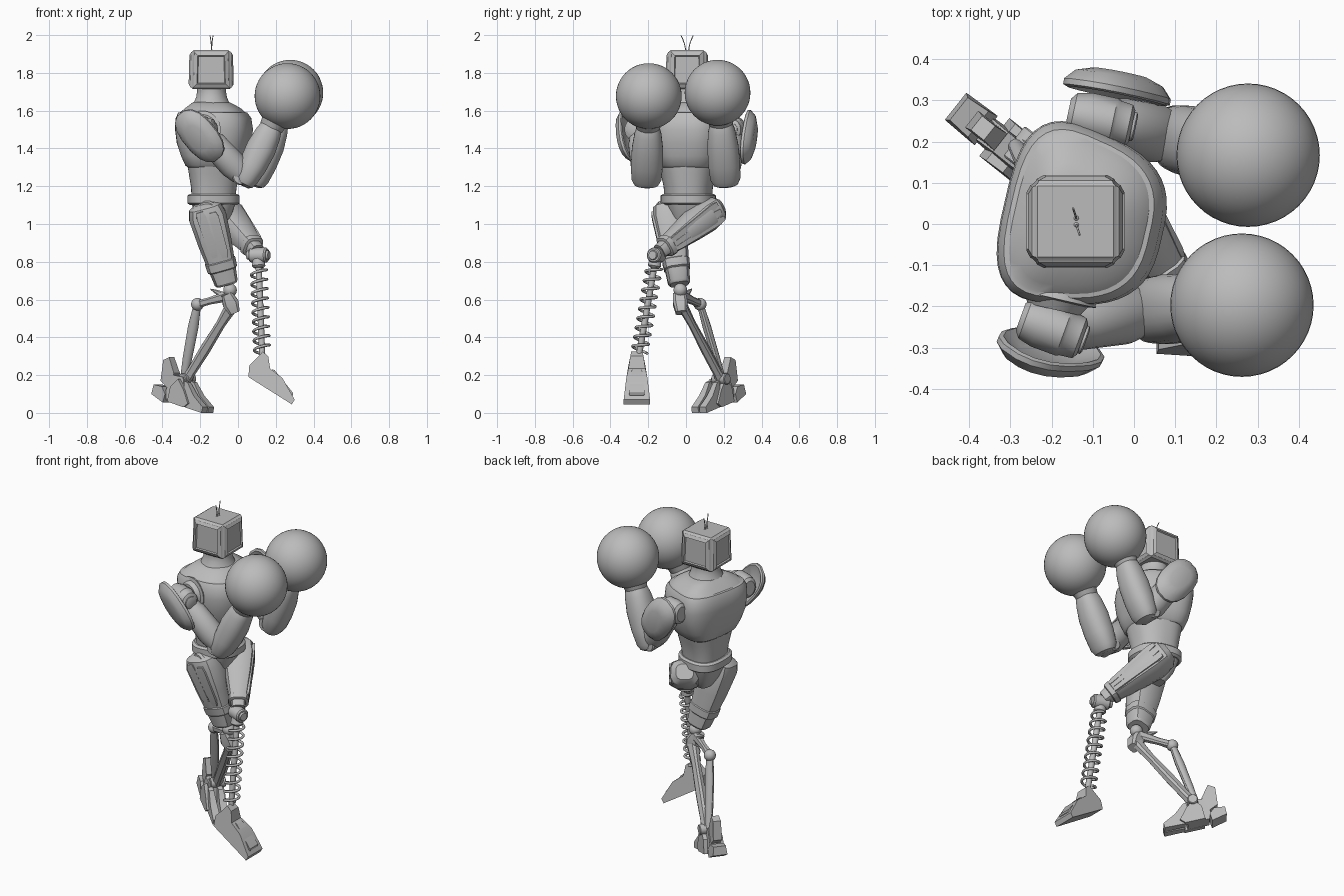
import bpy, bmesh, math
from mathutils import Vector as V

cube = bpy.data.objects.get("Cube")
if cube:
    bpy.data.objects.remove(cube)

grey = bpy.data.materials.new("plain_grey")
grey.use_nodes = True
grey.diffuse_color = (0.5, 0.5, 0.5, 1)
grey.node_tree.nodes["Principled BSDF"].inputs["Base Color"].default_value = (0.5, 0.5, 0.5, 1)


def finish(name, bm, angle=32):
    bmesh.ops.recalc_face_normals(bm, faces=bm.faces)
    mesh = bpy.data.meshes.new(name)
    bm.to_mesh(mesh)
    bm.free()
    mesh.materials.append(grey)
    ob = bpy.data.objects.new(name, mesh)
    bpy.context.collection.objects.link(ob)
    bpy.ops.object.select_all(action='DESELECT')
    ob.select_set(True)
    bpy.context.view_layer.objects.active = ob
    bpy.ops.object.shade_smooth_by_angle(angle=math.radians(angle))
    return ob


def loft(name, rings):
    bm = bmesh.new()
    rows = [[bm.verts.new(p) for p in r] for r in rings]
    n = len(rows[0])
    for a, b in zip(rows, rows[1:]):
        for i in range(n):
            j = (i + 1) % n
            bm.faces.new((a[i], a[j], b[j], b[i]))
    bm.faces.new(rows[0])
    bm.faces.new(rows[-1])
    return finish(name, bm)


def outline(n, p):
    # rounded-square cross-section; p = 2 is a circle
    for i in range(n):
        t = 2 * math.pi * (i + 0.5) / n
        c, s = math.cos(t), math.sin(t)
        yield math.copysign(abs(c) ** (2 / p), c), math.copysign(abs(s) ** (2 / p), s)


def limb(name, a, b, prof, n=24, p=2, ref=(0, 1, 0)):
    # prof holds (fraction along, half depth, half width along ref)
    a, b = V(a), V(b)
    ax = (b - a).normalized()
    v = V(ref)
    v = (v - ax * v.dot(ax)).normalized()
    u = v.cross(ax)
    return loft(name, [[a.lerp(b, t) + u * c * ru + v * s * rv for c, s in outline(n, p)]
                       for t, ru, rv in prof])


def rod(name, a, b, r, n=16, ref=(0, 1, 0)):
    return limb(name, a, b, [(0, r * .85, r * .85), (.08, r, r), (.92, r, r), (1, r * .85, r * .85)], n, ref=ref)


def ball(name, c, r, seg=32):
    bm = bmesh.new()
    bmesh.ops.create_uvsphere(bm, u_segments=seg, v_segments=seg // 2, radius=r)
    bmesh.ops.translate(bm, verts=bm.verts, vec=c)
    return finish(name, bm)


def prism(name, pts, origin, d):
    # side profile (along, height, half width) spread to both sides
    o, d = V(origin), V(d).normalized()
    side = d.cross(V((0, 0, 1)))
    return loft(name, [[o + d * s + V((0, 0, z)) + side * w * k for s, z, w in pts] for k in (-1, 1)])


def wire(name, pts, r):
    cu = bpy.data.curves.new(name, 'CURVE')
    cu.dimensions = '3D'
    cu.bevel_depth, cu.bevel_resolution, cu.use_fill_caps = r, 2, True
    sp = cu.splines.new('POLY')
    sp.points.add(len(pts) - 1)
    for q, p in zip(sp.points, pts):
        q.co = (*p, 1)
    cu.materials.append(grey)
    ob = bpy.data.objects.new(name, cu)
    bpy.context.collection.objects.link(ob)


def trunk(name, levels, p=3.0, n=40):
    # levels hold (height, centre x, half depth, half width, turn in degrees)
    rings = []
    for z, cx, hx, hy, turn in levels:
        t = math.radians(turn)
        ring = []
        for c, s in outline(n, p):
            x, y = c * hx, s * hy * (1 - .17 * c)
            ring.append(V((cx + x * math.cos(t) - y * math.sin(t),
                           .012 + x * math.sin(t) + y * math.cos(t), z)))
        rings.append(ring)
    loft(name, rings)


# head: box with raised and framed side panels
bm = bmesh.new()
bmesh.ops.create_cube(bm, size=1)
for v in bm.verts:
    k = .95 if v.co.z > 0 else 1
    v.co = V((-.142 + v.co.x * .208 * k, .006 + v.co.y * .196 * k, 1.817 + v.co.z * .207))
bmesh.ops.bevel(bm, geom=bm.edges[:], offset=.007, segments=1, affect='EDGES')
panels = [f for f in bm.faces if f.calc_area() > .02 and abs(f.normal.z) < .5]
for thick, depth in ((.004, .006), (.026, .01), (.006, -.008)):
    bmesh.ops.inset_individual(bm, faces=panels, thickness=thick, depth=depth)
finish("head", bm)
for k in (-1, 1):
    wire("antenna", [(-.14 - .008 * k * t * t, .006 + k * (.008 + .025 * t * t), 1.91 + .088 * t)
                     for t in (0, .25, .5, .75, 1)], .0025)
    ball("antenna_base", (-.14, .006 + .008 * k, 1.917), .007, 12)

# trunk
limb("neck", (-.14, .006, 1.6), (-.14, .006, 1.73),
     [(0, .12, .12), (.3, .096, .1), (.55, .082, .085), (.8, .077, .08), (1, .08, .082)])
trunk("chest", [(1.3, -.125, .135, .15, -8), (1.31, -.125, .148, .163, -8), (1.36, -.125, .168, .185, -10),
                (1.43, -.123, .187, .207, -13), (1.5, -.123, .196, .213, -13), (1.56, -.126, .19, .211, -13),
                (1.59, -.13, .172, .196, -13), (1.592, -.13, .16, .186, -13), (1.612, -.13, .14, .165, -13),
                (1.633, -.135, .11, .125, -13), (1.645, -.14, .09, .1, -13)])
trunk("abdomen", [(1.13, -.13, .115, .122, 0), (1.2, -.128, .122, .127, 0),
                  (1.27, -.125, .135, .145, -4), (1.35, -.125, .145, .165, -8)], 2.5)
trunk("belt", [(1.1, -.13, .125, .13, 0), (1.11, -.13, .138, .142, 0),
               (1.15, -.13, .138, .142, 0), (1.16, -.13, .125, .13, 0)], 2.5)
trunk("pelvis", [(.97, -.13, .05, .06, 0), (1.03, -.13, .09, .1, 0), (1.12, -.13, .12, .125, 0)])

# arms: shoulder ends, elbow, wrist, glove, shield centre and outward direction
arms = {
    "left": (1, (-.16, .27, 1.5), (-.005, .237, 1.5), (.095, .21, 1.22), (.212, .185, 1.54),
             (.277, .167, 1.695), (-.04, .328, 1.46), (.17, .98, -.05)),
    "right": (-1, (-.275, -.225, 1.5), (-.125, -.28, 1.5), (.035, -.21, 1.22), (.18, -.2, 1.52),
              (.262, -.197, 1.677), (-.205, -.31, 1.465), (-.35, -.88, -.33)),
}
for side, (k, s0, s1, elbow, wrist, glove, pad, out) in arms.items():
    s0, s1, elbow, wrist, glove, pad = map(V, (s0, s1, elbow, wrist, glove, pad))
    out = V(out).normalized()
    mid = (s0 + s1) / 2
    limb(side + "_shoulder_socket", mid - V((.02, .11, 0)) * k, mid - V((.005, .045, 0)) * k,
         [(0, .085, .085), (.6, .1, .1), (.65, .08, .08), (1, .065, .065)], ref=(0, 0, 1))
    limb(side + "_shoulder", s0, s1, [(0, .045, .035), (.08, .062, .052), (.3, .07, .06), (.7, .07, .06),
                                      (.75, .062, .056), (.95, .055, .052), (1, .04, .04)])
    limb(side + "_shoulder_disc", s1 - (s1 - s0) * .05, s1 + (s1 - s0) * .06,
         [(0, .036, .036), (.8, .036, .036), (1, .028, .028)])
    limb(side + "_upper_arm", mid, elbow + V((-.005, 0, .03)),
         [(0, .05, .05), (.25, .062, .06), (.3, .07, .066), (.75, .075, .072), (.95, .06, .06), (1, .04, .04)])
    limb(side + "_forearm", elbow, wrist,
         [(-.06, .03, .045), (-.03, .048, .065), (.06, .062, .08), (.3, .075, .085), (.6, .08, .083),
          (.85, .07, .072), (.97, .06, .06), (1, .055, .055)], p=2.3)
    rod(side + "_elbow_joint", elbow + V((-.02, -.06, .03)), elbow + V((-.02, .06, .03)), .045, ref=(0, 0, 1))
    limb(side + "_glove_cuff", wrist, glove,
         [(-.12, .055, .055), (-.05, .064, .064), (.1, .068, .068), (.3, .092, .092), (.5, .11, .11)])
    ball(side + "_glove", glove, .174, 48)
    # thin domed shield, its long side running down and forward
    fall = V((.62, 0, -.78))
    fall = (fall - out * fall.dot(out)).normalized()
    across = out.cross(fall)
    loft(side + "_shoulder_shield",
         [[pad + fall * u * .158 * f + across * w * .1 * f + out * h for u, w in outline(16, 2.4)]
          for f, h in ((.55, .008), (.92, -.018), (1, -.014), (1, 0), (.82, .026), (.5, .04))])

# right thigh and knee
hip, knee = V((-.175, -.095, 1.09)), V((-.06, -.035, .68))
limb("right_thigh", hip, knee, [(-.05, .05, .05), (0, .088, .082), (.12, .102, .092), (.45, .092, .08),
                                (.72, .078, .068), (.97, .064, .06), (1, .055, .05)], 12, 3)
limb("right_thigh_cuff", hip, knee, [(.68, .074, .066), (.7, .085, .074), (.8, .082, .07), (.82, .07, .062)], 12, 3)
for k in (-1, 1):
    off = V((.035 * k, -.083, -.01))
    limb("right_thigh_plate", hip + off, knee + off + V((-.012 * k, .022, .04)),
         [(.05, .018, .01), (.12, .028, .014), (.6, .025, .012), (.7, .015, .008)], 4, 8)
rod("right_hip_joint", (-.17, -.15, 1.06), (-.12, .0, 1.05), .065, ref=(0, 0, 1))
ball("right_knee_ball", (-.042, -.03, .65), .036, 20)
limb("right_knee_block", (-.06, -.035, .63), (-.018, -.025, .53), [(0, .03, .034), (.5, .045, .04), (1, .03, .03)], 8, 4)
limb("right_knee_spur", (-.05, -.02, .61), (-.145, .03, .655), [(0, .022, .02), (.6, .014, .014), (1, .003, .003)], 8)

# right shin struts
ankle, joint = V((-.27, .185, .18)), V((-.215, .075, .575))
limb("shin_link", (-.05, -.02, .62), joint, [(0, .03, .022), (.6, .02, .016), (1, .022, .022)], 8, 3)
ball("shin_joint", joint, .034, 16)
limb("shin_rod", joint, (-.29, .195, .17), [(0, .02, .018), (.3, .029, .023), (.7, .026, .021), (1, .018, .018)], 12)
limb("shin_blade", (-.03, -.02, .57), ankle, [(0, .036, .026), (.25, .026, .02), (.6, .03, .024),
                                              (.9, .026, .024), (1, .03, .03)], 8, 3)

# right foot: separate jointed blocks along its own heading
heading, centre = (.78, -.62, 0), V((-.3, .18, 0))
across = V((.62, .78, 0))
prism("right_foot_arch", [(-.075, .07, .036), (.045, .035, .042), (.06, .09, .042), (.035, .19, .03),
                          (-.03, .2, .03), (-.08, .12, .032)], centre, heading)
for k in (-1, 1):
    prism("right_toe", [(.06, .03, .02), (.175, 0, .024), (.183, .03, .022), (.12, .09, .02),
                        (.075, .16, .014), (.05, .17, .014)], centre + across * k * .027, heading)
    prism("right_foot_side", [(-.05, .06, .014), (.06, .03, .014), (.09, .05, .014), (.06, .12, .012),
                              (.02, .18, .01), (-.03, .14, .012)], centre + across * k * .045, heading)
    rod("right_ankle_pin", ankle, ankle + across * k * .045, .03, 12, (0, 0, 1))
prism("right_heel", [(-.17, .1, .042), (-.09, .055, .045), (-.075, .1, .045), (-.1, .14, .04), (-.16, .15, .035)],
      centre, heading)
prism("right_heel_fin", [(-.12, .17, .026), (-.06, .12, .026), (-.03, .21, .026), (-.065, .295, .022),
                         (-.105, .28, .022)], centre, heading)

# left thigh crossing inward, with long raised panels
hip, knee = V((-.08, .125, 1.06)), V((.1, -.14, .855))
limb("left_thigh", hip, knee, [(-.18, .05, .045), (-.1, .08, .072), (.1, .092, .085), (.4, .08, .074),
                               (.8, .056, .054), (.88, .052, .05), (.9, .042, .042), (1, .038, .038)], 12, 3, (0, 0, 1))
ax = (knee - hip).normalized()
up = (V((0, 0, 1)) - ax * ax.z).normalized()
front = up.cross(ax)
front = front if front.x > 0 else -front
for k in (-1, 0, 1):
    a = hip + front * .08 + up * .042 * k
    b = knee + front * .042 + up * .024 * k
    limb("left_thigh_panel", a, b, [(-.05, .006, .012), (.05, .012, .02), (.75, .011, .014), (.82, .006, .01)],
         4, 8, up)
limb("left_thigh_cuff", hip, knee, [(.8, .05, .05), (.82, .06, .06), (.89, .057, .057), (.9, .05, .05)], 12, 3, (0, 0, 1))
rod("left_knee_hinge", (.065, -.137, .835), (.155, -.173, .835), .04, 20, (0, 0, 1))
rod("left_knee_pin", (.05, -.132, .835), (.165, -.178, .835), .026, 16, (0, 0, 1))

# spring shin
top, base = V((.108, -.16, .82)), V((.128, -.25, .3))
rod("spring_core", top, base, .017, 12)
limb("spring_cap", top, base, [(0, .03, .03), (.08, .036, .036), (.1, .025, .025)], 16)
ax = (base - top).normalized()
e1 = V((1, 0, 0)).cross(ax).normalized()
e2 = ax.cross(e1)
turns, steps = 9, 20
coil = []
for i in range(turns * steps + 1):
    t = 2 * math.pi * i / steps
    coil.append(top.lerp(base, .1 + .86 * i / (turns * steps)) + (e1 * math.cos(t) + e2 * math.sin(t)) * .041)
wire("spring_coil", coil, .0075)

# left foot: wedge with raised top plate
prism("left_foot", [(.06, .25, .045), (.055, .19, .055), (.285, .045, .07), (.3, .07, .07), (.235, .185, .056),
                    (.17, .235, .045), (.16, .3, .035), (.13, .325, .03), (.11, .3, .035)], (0, -.26, 0), (1, 0, 0))
limb("left_foot_plate", (.18, -.26, .228), (.295, -.26, .085),
     [(0, .004, .024), (.06, .011, .03), (.9, .011, .045), (.95, .004, .04)], 4, 8)
